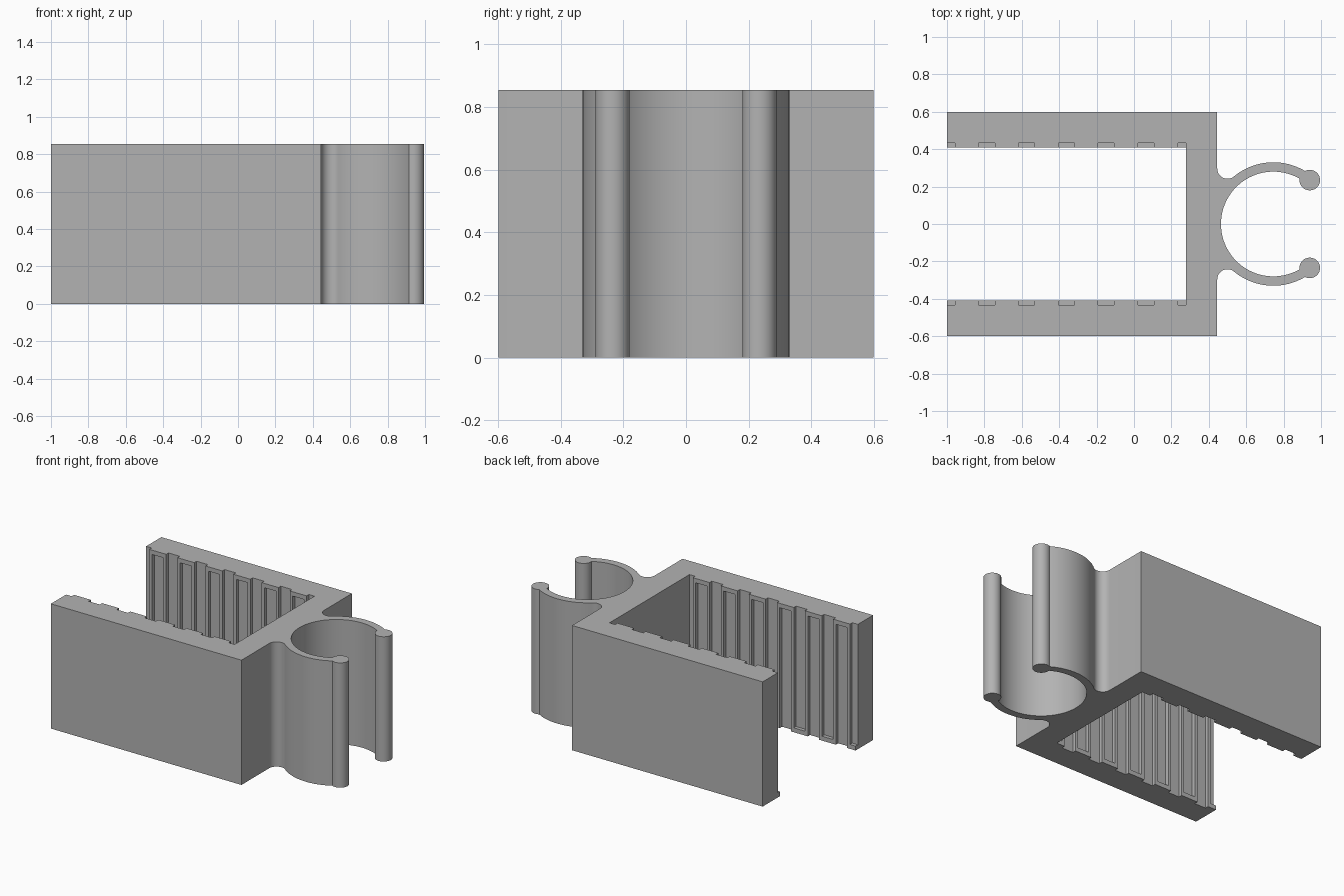
import bpy, bmesh
from math import sin, cos, acos, atan2, hypot, pi

cube = bpy.data.objects.get("Cube")
if cube:
    bpy.data.objects.remove(cube, do_unlink=True)

HEIGHT = 0.855
WEB_IN, WEB_OUT = 0.277, 0.445       # web between the two arms
ARM_IN, ARM_OUT = 0.408, 0.598       # arm thickness range in y
RING_X, R_IN, R_OUT = 0.745, 0.28, 0.33
ROUND = 0.055                        # radius of fillets and bead tips


def arc(cx, cy, r, a0, a1, n):
    return [(cx + r * cos(a0 + (a1 - a0) * i / n),
             cy + r * sin(a0 + (a1 - a0) * i / n)) for i in range(n + 1)]


def make_object(name, bm):
    bmesh.ops.recalc_face_normals(bm, faces=bm.faces)
    mesh = bpy.data.meshes.new(name)
    bm.to_mesh(mesh)
    bm.free()
    obj = bpy.data.objects.new(name, mesh)
    bpy.context.collection.objects.link(obj)
    return obj


def half_profile():
    # fillet centre touches both the web and the outside of the ring
    fx = WEB_OUT + ROUND
    reach = R_OUT + ROUND
    fy = (reach ** 2 - (RING_X - fx) ** 2) ** 0.5
    start = atan2(fy, fx - RING_X)

    # bead at the ring end, and where the ring surfaces meet it
    r_mid = (R_IN + R_OUT) / 2
    tip = atan2(0.235, 0.195)
    bx, by = RING_X + r_mid * cos(tip), r_mid * sin(tip)

    def meet(r):
        a = tip + acos((r * r + r_mid ** 2 - ROUND ** 2) / (2 * r * r_mid))
        return a, atan2(r * sin(a) - by, RING_X + r * cos(a) - bx)

    out_a, bead_a = meet(R_OUT)
    in_a, bead_b = meet(R_IN)
    if bead_b < 0:
        bead_b += 2 * pi
    pts = [(WEB_IN, 0), (WEB_IN, ARM_IN), (-1, ARM_IN), (-1, ARM_OUT), (WEB_OUT, ARM_OUT)]
    pts += arc(fx, fy, ROUND, pi, start + pi, 14)
    pts += arc(RING_X, 0, R_OUT, start, out_a, 28)[1:]
    pts += arc(bx, by, ROUND, bead_a, bead_b - 2 * pi, 28)[1:]
    pts += arc(RING_X, 0, R_IN, in_a, pi, 36)[1:]
    return pts


# Bracket and open ring clip as one extruded outline
half = half_profile()
outline = half + [(x, -y) for x, y in half[-2:0:-1]]
bm = bmesh.new()
face = bm.faces.new([bm.verts.new((x, y, 0)) for x, y in outline])
ext = bmesh.ops.extrude_face_region(bm, geom=[face])
verts = [v for v in ext["geom"] if isinstance(v, bmesh.types.BMVert)]
bmesh.ops.translate(bm, verts=verts, vec=(0, 0, HEIGHT))
bracket = make_object("bracket_with_clip", bm)

# Grip grooves: alternately open at the top and at the bottom
bm = bmesh.new()
PITCH, HALF_W, DEPTH, LIP = (WEB_IN + 1) / 12, 0.043, 0.025, 0.03
for i in range(13):
    cx = -1 + i * PITCH
    x0, x1 = cx - HALF_W, min(cx + HALF_W, WEB_IN)
    z0, z1 = (LIP, HEIGHT + 0.1) if i % 2 == 0 else (-0.1, HEIGHT - LIP)
    for side in (-1, 1):
        y0, y1 = ARM_IN - 0.05, ARM_IN + DEPTH
        made = bmesh.ops.create_cube(bm, size=1)["verts"]
        bmesh.ops.scale(bm, verts=made, vec=(x1 - x0, y1 - y0, z1 - z0))
        bmesh.ops.translate(bm, verts=made,
                            vec=((x0 + x1) / 2, side * (y0 + y1) / 2, (z0 + z1) / 2))
cutter = make_object("groove_cutter", bm)
cutter.hide_render = True

bpy.ops.object.select_all(action='DESELECT')
bracket.select_set(True)
bpy.context.view_layer.objects.active = bracket
mod = bracket.modifiers.new("grooves", 'BOOLEAN')
mod.operation, mod.solver, mod.object = 'DIFFERENCE', 'EXACT', cutter
bpy.ops.object.modifier_apply(modifier=mod.name)
bpy.data.objects.remove(cutter, do_unlink=True)

# Plain grey plastic
grey = bpy.data.materials.new("grey_plastic")
grey.use_nodes = True
colour = (0.45, 0.45, 0.45, 1)
grey.diffuse_color = colour
grey.node_tree.nodes["Principled BSDF"].inputs["Base Color"].default_value = colour
bracket.data.materials.clear()
bracket.data.materials.append(grey)
bpy.ops.object.shade_smooth_by_angle(angle=pi / 6)
